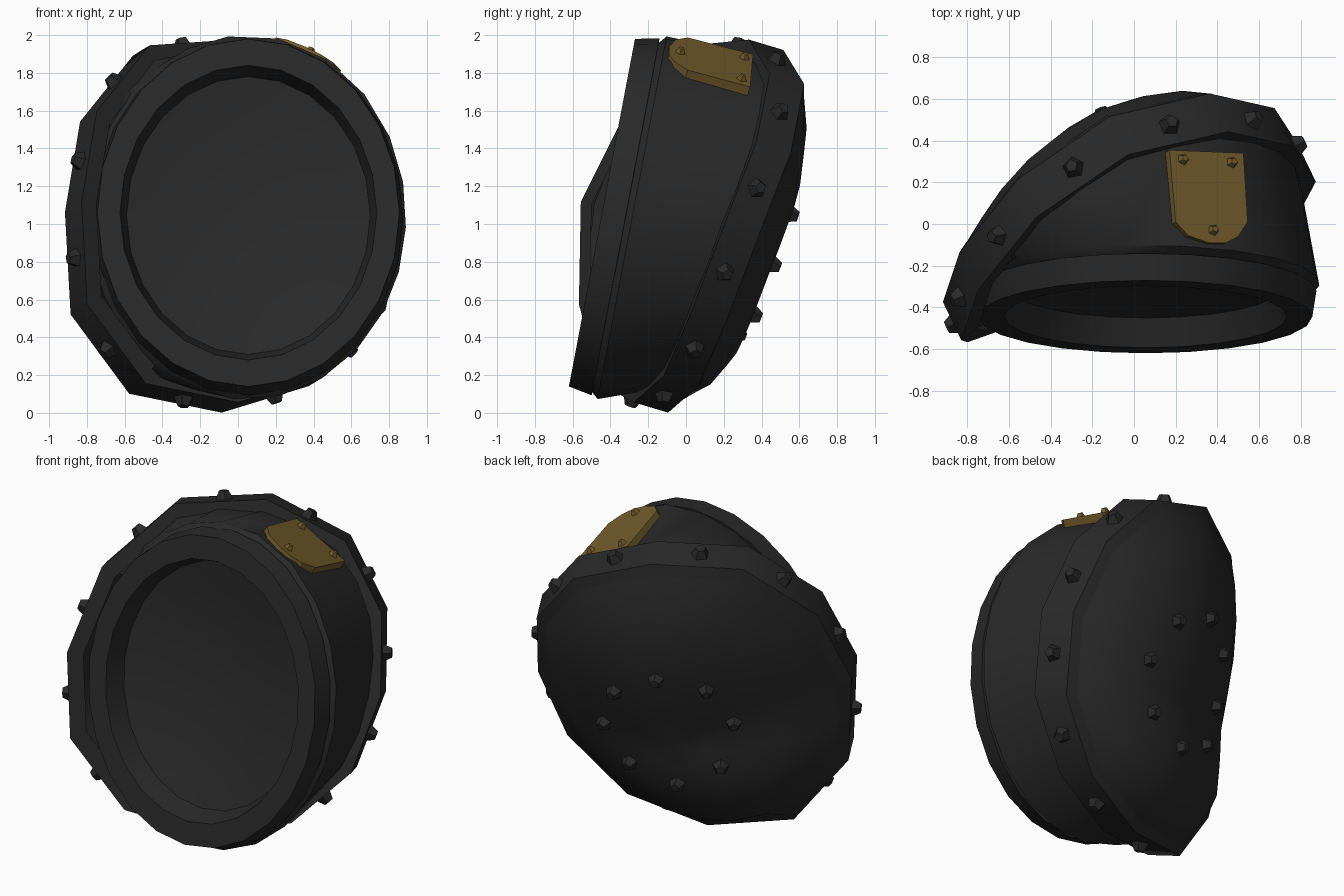
import bpy, bmesh, math
from mathutils import Vector
from mathutils.bvhtree import BVHTree

if "Cube" in bpy.data.objects:
    bpy.data.objects.remove(bpy.data.objects["Cube"])


def material(name, rgb):
    m = bpy.data.materials.new(name)
    m.diffuse_color = (*rgb, 1)
    m.use_nodes = True
    m.node_tree.nodes["Principled BSDF"].inputs["Base Color"].default_value = m.diffuse_color
    return m


CHARCOAL = material("charcoal", (0.022, 0.022, 0.022))
GOLD = material("dull_gold", (0.168, 0.105, 0.025))


def finish(bm, name, mat, angle=None):
    bmesh.ops.remove_doubles(bm, verts=bm.verts, dist=1e-5)
    bmesh.ops.recalc_face_normals(bm, faces=bm.faces)
    me = bpy.data.meshes.new(name)
    bm.to_mesh(me)
    bm.free()
    me.materials.append(mat)
    ob = bpy.data.objects.new(name, me)
    bpy.context.collection.objects.link(ob)
    if angle:
        bpy.ops.object.select_all(action='DESELECT')
        bpy.context.view_layer.objects.active = ob
        ob.select_set(True)
        bpy.ops.object.shade_smooth_by_angle(angle=math.radians(angle))
    return ob


def loft(rings, closed=False):
    """Bridge rings of equal point count; a collapsed ring becomes a cap."""
    bm = bmesh.new()
    rows = [[bm.verts.new(p) for p in r] for r in rings]
    pairs = list(zip(rows, rows[1:]))
    if closed:
        pairs.append((rows[-1], rows[0]))
    for a, b in pairs:
        for i in range(len(a)):
            j = (i + 1) % len(a)
            bm.faces.new((a[i], a[j], b[j], b[i]))
    return bm


def ellipse_point(t, cx, cy, cz, rx, rz):
    z = rz * math.sin(t)
    return Vector((cx + rx * math.cos(t), cy + 0.19 * z, cz + z))


# Centre line of the drooping rim
rim = [Vector(p) for p in (
    (-0.04, -0.19, 0.03), (-0.53, -0.37, 0.13), (-0.84, -0.48, 0.55),
    (-0.87, -0.47, 1.09), (-0.79, -0.23, 1.57), (-0.51, 0.12, 1.92),
    (-0.07, 0.42, 1.95), (0.41, 0.53, 1.77), (0.72, 0.46, 1.41),
    (0.83, 0.29, 0.97), (0.74, 0.12, 0.52), (0.42, -0.03, 0.17))]
N = len(rim)
centre = sum(rim, Vector()) / N
axis = Vector((-0.42, 0.87, -0.26)).normalized()
side = axis.cross(Vector((0, 0, 1))).normalized()
up = side.cross(axis)


def rim_ring(s, h, droop=0):
    shift = (up * -0.23 + side * 0.06) * (1 - s) * droop
    return [centre + (v - centre) * s + axis * h + shift for v in rim]


def round_ring(s, h, roundness=1, droop=0):
    """Rim outline with midpoints pushed out towards a smooth curve."""
    r, out = rim_ring(s, h, droop), []
    for i in range(N):
        a, b = r[i], r[(i + 1) % N]
        mid = (a + b) / 2
        curve = (9 * (a + b) - r[i - 1] - r[(i + 2) % N]) / 16
        out += [a, mid.lerp(curve, roundness)]
    return out


# Rim band with front lip and back chamfer
finish(loft([rim_ring(0.9, -0.09), rim_ring(1, -0.1),
             rim_ring(1, 0.11), rim_ring(0.94, 0.145)]), "rim", CHARCOAL, 40)

# Domed crown at the back
profile = [(0.8, 0.25), (0.62, 0.335), (0.42, 0.385), (0.2, 0.4), (0, 0.395)]
crown_bm = loft([round_ring(0.945, 0.14, 0)] +
                [round_ring(s, h, 1, 1) for s, h in profile])
bmesh.ops.recalc_face_normals(crown_bm, faces=crown_bm.faces)
crown_bm.normal_update()
surface = BVHTree.FromBMesh(crown_bm)
finish(crown_bm, "crown", CHARCOAL, 50)

# Side body between headband and rim, with a small step at the headband
end = round_ring(0.93, -0.06)


def matched_ring(cy, cz, rx, rz):
    """Ellipse points lined up with the rim points."""
    return [ellipse_point(math.atan2((p.z - cz) / rz, (p.x - 0.05) / rx),
                          0.05, cy, cz, rx, rz) for p in end]


finish(loft([matched_ring(-0.325, 1.035, 0.80, 0.925),
             matched_ring(-0.285, 1.035, 0.84, 0.965), end]),
       "side_body", CHARCOAL, 50)

# Headband around the opening
SIDES = 24


def band_ring(cy, cz, rx, rz):
    return [ellipse_point(i * math.tau / SIDES, 0.055, cy, cz, rx, rz)
            for i in range(SIDES)]


finish(loft([band_ring(-0.445, 1.06, 0.80, 0.92), band_ring(-0.32, 1.038, 0.82, 0.945),
             band_ring(-0.31, 1.045, 0.645, 0.735), band_ring(-0.445, 1.06, 0.68, 0.78)],
            closed=True), "headband", CHARCOAL, 35)

# Shallow concave lining that closes the opening
finish(loft([band_ring(-0.311 + 0.09 * (1 - k * k), 1.045 - 0.017 * (1 - k * k),
                       0.646 * k, 0.736 * k)
             for k in (1, 0.8, 0.6, 0.4, 0.2, 0)]), "lining", CHARCOAL, 60)


def stud(name, pos, normal, radius, mat):
    """Five-sided tapered stud."""
    bm = bmesh.new()
    bmesh.ops.create_cone(bm, cap_ends=True, segments=5, radius1=radius,
                          radius2=radius * 0.55, depth=radius * 0.95)
    q = normal.to_track_quat('Z', 'Y')
    for v in bm.verts:
        v.co = q @ (v.co + Vector((0, 0, radius * 0.4))) + pos
    finish(bm, name, mat)


# Studs centred on each rim facet
for i in range(N):
    a, b = rim[i], rim[(i + 1) % N]
    out = (b - a).cross(axis).normalized()
    mid = (a + b) / 2
    if out.dot(mid - centre) < 0:
        out.negate()
    stud("rim_stud", mid, out, 0.056, CHARCOAL)

# Ring of studs on the crown
for i in range(8):
    t = math.tau * (i + 0.85) / 8
    p = centre + side * (0.08 + 0.39 * math.cos(t)) + up * (-0.1 + 0.4 * math.sin(t))
    hit, nor, _, _ = surface.ray_cast(p + axis * 2, -axis)
    if hit:
        if nor.dot(axis) < 0:
            nor = -nor
        stud("crown_stud", hit, nor, 0.052, CHARCOAL)


# Shield plate on the upper side
def plate_point(x, y):
    return Vector((x, y, 1.99 - 0.5 * (x - 0.2) - 0.3 * y))


outline = [(0.17, 0.355), (0.525, 0.34), (0.545, 0.01), (0.50, -0.06), (0.44, -0.09),
           (0.36, -0.09), (0.26, -0.055), (0.20, 0.01)]
up_plate = Vector((0.5, 0.3, 1)).normalized()
bm = bmesh.new()
top = bm.faces.new([bm.verts.new(plate_point(x, y)) for x, y in outline])
ext = bmesh.ops.extrude_face_region(bm, geom=[top], use_keep_orig=True)
for v in ext["geom"]:
    if isinstance(v, bmesh.types.BMVert):
        v.co -= up_plate * 0.085
finish(bm, "shield_plate", GOLD)
for x, y in ((0.235, 0.31), (0.47, 0.295), (0.38, -0.03)):
    stud("plate_stud", plate_point(x, y), up_plate, 0.03, GOLD)
